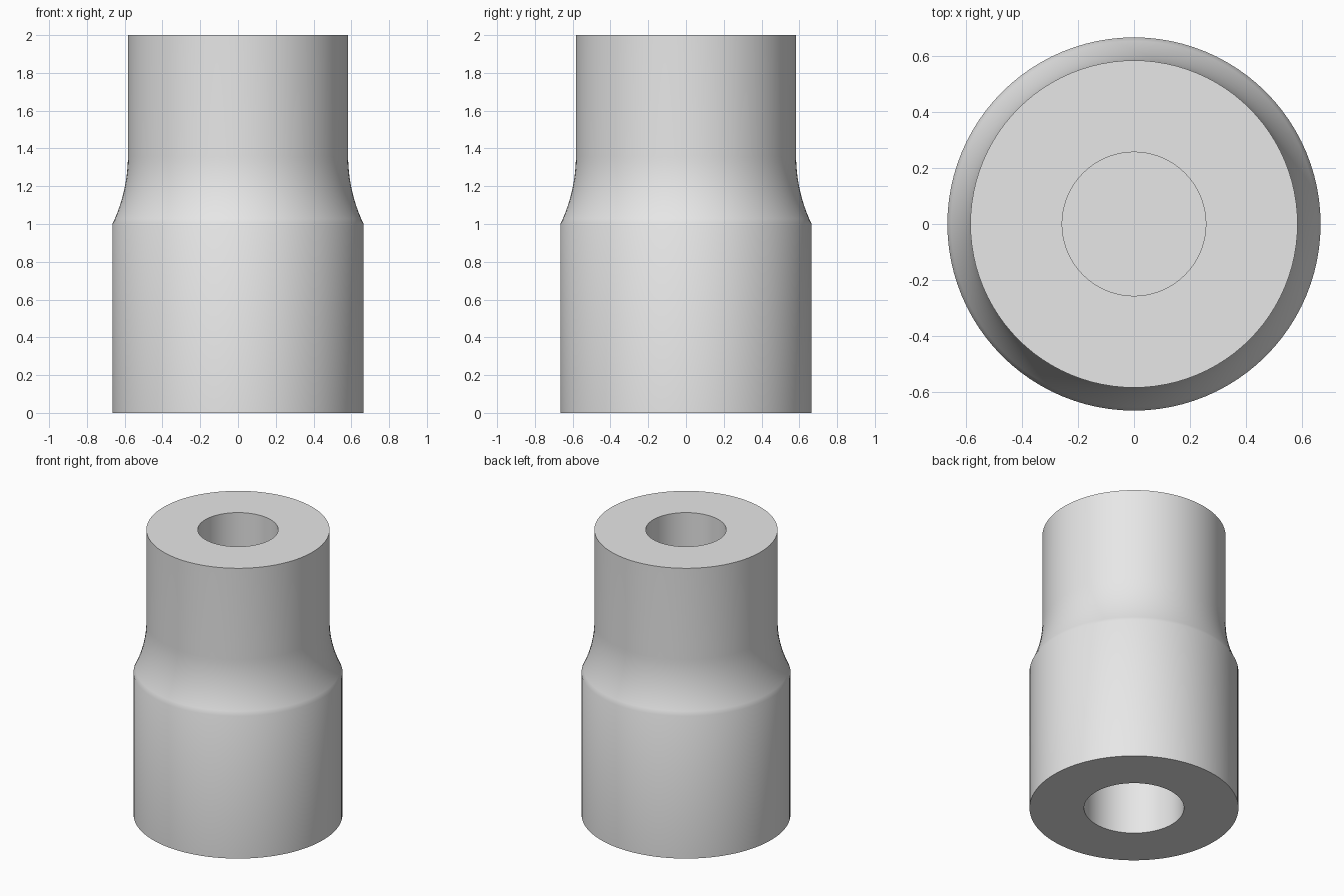
import bpy
import bmesh
import math

SIDES = 96

# Remove the default object
cube = bpy.data.objects.get("Cube")
if cube:
    bpy.data.objects.remove(cube, do_unlink=True)

# Plain grey material
grey = bpy.data.materials.new("plain_grey")
grey.use_nodes = True
colour = (0.8, 0.8, 0.8, 1.0)
grey.diffuse_color = colour
grey.node_tree.nodes["Principled BSDF"].inputs["Base Color"].default_value = colour


def shoulder(r_base, z_base, r_neck, z_neck, steps=12):
    """Concave arc from the wide base, ending tangent to the neck wall."""
    d, h = r_base - r_neck, z_neck - z_base
    radius = (d * d + h * h) / (2 * d)
    end = math.asin(h / radius)
    angles = [end * (1 - i / steps) for i in range(steps + 1)]
    return [(r_neck + radius * (1 - math.cos(a)), z_neck - radius * math.sin(a))
            for a in angles]


def lathe(name, profile):
    """Revolve a radius/height profile around z; radius zero closes the ends."""
    bm = bmesh.new()
    verts = [bm.verts.new((r, 0, z)) for r, z in profile]
    edges = [bm.edges.new(pair) for pair in zip(verts, verts[1:])]
    bmesh.ops.spin(bm, geom=verts + edges, cent=(0, 0, 0), axis=(0, 0, 1),
                   angle=math.tau, steps=SIDES, use_duplicate=False)
    bmesh.ops.remove_doubles(bm, verts=bm.verts, dist=0.0001)
    bmesh.ops.recalc_face_normals(bm, faces=bm.faces)
    mesh = bpy.data.meshes.new(name)
    bm.to_mesh(mesh)
    bm.free()
    mesh.materials.append(grey)
    obj = bpy.data.objects.new(name, mesh)
    bpy.context.collection.objects.link(obj)
    bpy.ops.object.select_all(action='DESELECT')
    obj.select_set(True)
    bpy.context.view_layer.objects.active = obj
    bpy.ops.object.shade_smooth_by_angle(angle=math.radians(30))
    return obj


# Stepped sleeve: wide base and narrow neck, with a blind bore at each end
lower_bore = [(0, 0.9), (0.318, 0.9), (0.318, 0)]
outer_wall = [(0.665, 0)] + shoulder(0.665, 1.0, 0.583, 1.36) + [(0.583, 2)]
upper_bore = [(0.256, 2), (0.256, 1.1), (0, 1.1)]
lathe("stepped_sleeve", lower_bore + outer_wall + upper_bore)
